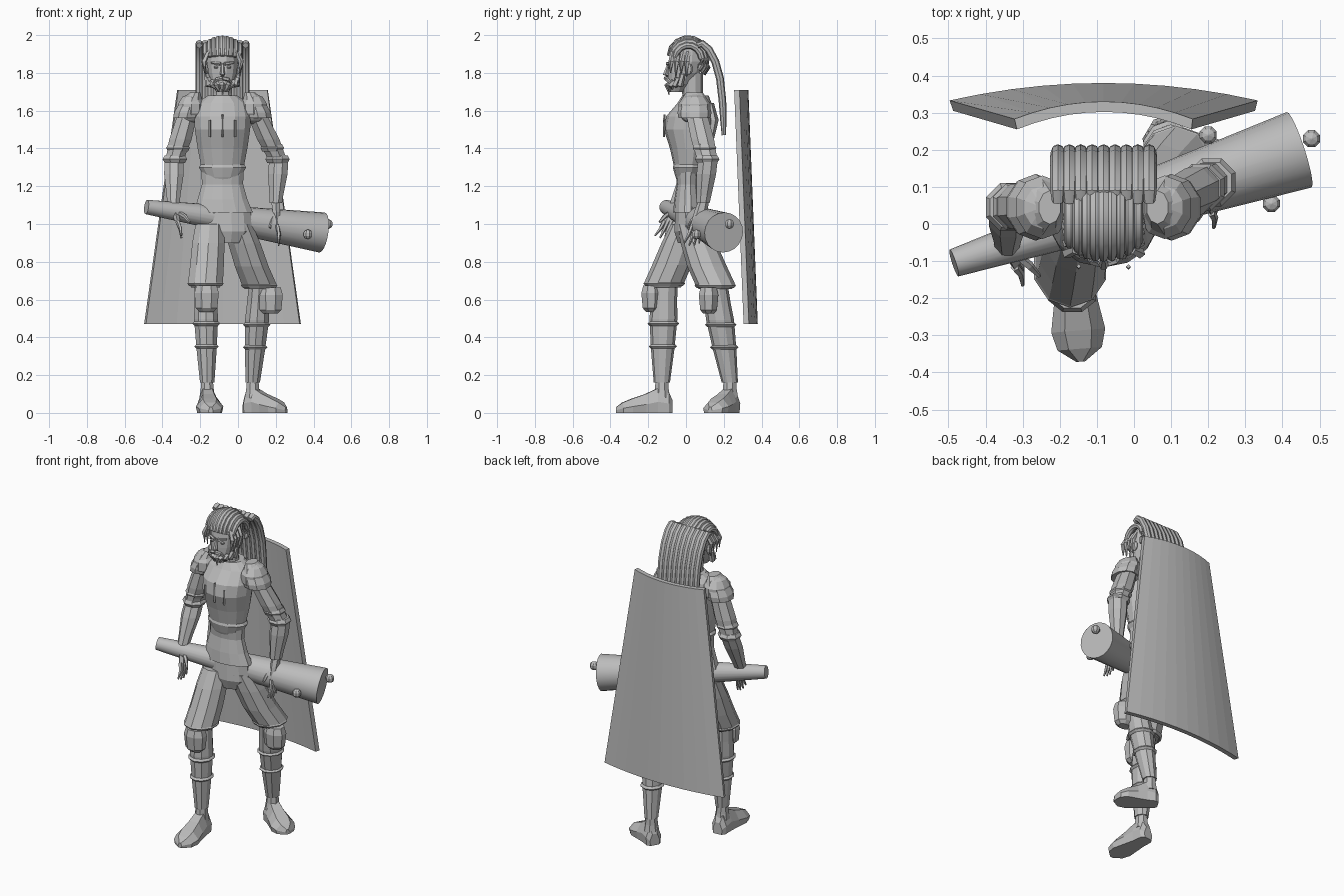
import bpy, bmesh
from math import sin, cos, pi, radians, sqrt
from mathutils import Vector

if "Cube" in bpy.data.objects:
    bpy.data.objects.remove(bpy.data.objects["Cube"])

grey = bpy.data.materials.new("plain_grey")
grey.use_nodes = True
grey.diffuse_color = (0.5, 0.5, 0.5, 1)
grey.node_tree.nodes["Principled BSDF"].inputs["Base Color"].default_value = (0.5, 0.5, 0.5, 1)
MID = -0.082  # centre line of the body


def loft(name, rings, smooth=False):
    """Skin a list of closed point rings and cap both ends."""
    bm = bmesh.new()
    vs = [[bm.verts.new(p) for p in r] for r in rings]
    n = len(vs[0])
    for a, b in zip(vs, vs[1:]):
        for i in range(n):
            bm.faces.new((a[i], a[(i + 1) % n], b[(i + 1) % n], b[i]))
    bm.faces.new(vs[0][::-1])
    bm.faces.new(vs[-1])
    bmesh.ops.recalc_face_normals(bm, faces=bm.faces)
    me = bpy.data.meshes.new(name)
    bm.to_mesh(me)
    bm.free()
    me.materials.append(grey)
    ob = bpy.data.objects.new(name, me)
    bpy.context.collection.objects.link(ob)
    if smooth:
        bpy.ops.object.select_all(action="DESELECT")
        ob.select_set(True)
        bpy.context.view_layer.objects.active = ob
        bpy.ops.object.shade_smooth_by_angle(angle=radians(40))
    return ob


def stack(name, rows, n=10, smooth=False):
    """Horizontal oval rings: x, y, z, x radius, y radius."""
    return loft(name, [[(x + a * cos(2 * pi * (i + .5) / n), y + b * sin(2 * pi * (i + .5) / n), z)
                        for i in range(n)] for x, y, z, a, b in rows], smooth)


def tube(name, pts, radii, n=8, smooth=True):
    """Round tube through points, square to the path."""
    pts = [Vector(p) for p in pts]
    rings = []
    for i, p in enumerate(pts):
        d = pts[min(i + 1, len(pts) - 1)] - pts[max(i - 1, 0)]
        q = d.to_track_quat("Z", "Y")
        rings.append([p + q @ Vector((radii[i] * cos(2 * pi * k / n), radii[i] * sin(2 * pi * k / n), 0))
                      for k in range(n)])
    return loft(name, rings, smooth)


def ball(name, c, r, n=8):
    rows = [(c[0], c[1], c[2] + r[2] * sin(t), r[0] * cos(t), r[1] * cos(t))
            for t in [radians(a) for a in (-85, -50, -18, 18, 50, 85)]]
    return stack(name, rows, n)


def band(name, x, y, z, a, b, h=0.014, n=10):
    """Raised armour rim."""
    stack(name, [(x, y, z - h, a, b), (x, y, z, a + .012, b + .012), (x, y, z + h, a, b)], n)


# Cloak: a curved trapezoid sheet that widens to the hem
def cloak_ring(z, half, back):
    us = [i / 5 - 1 for i in range(11)]
    arc = [(MID + u * half, back - 0.047 * u * u, z) for u in us]
    return arc + [(x * .98, y - 0.028, z) for x, y, z in arc[::-1]]


loft("cloak", [cloak_ring(0.47, 0.415, 0.38), cloak_ring(1.71, 0.24, 0.33)])

# Tapered club with studs
tube("club", [(-0.485, -0.105, 1.09), (0.445, 0.2, 0.955)], [0.038, 0.107], 20)
for k, c in enumerate([(0.478, 0.23, 1.0), (0.37, 0.055, 0.945), (0.2, 0.24, 0.99)]):
    ball("club_stud_%d" % k, c, (0.026, 0.026, 0.026))

# Torso: breastplate, tunic, hips
stack("breastplate", [(MID, 0.01, 1.25, .06, .058), (MID, .015, 1.3, .115, .078), (MID, .02, 1.4, .135, .105),
                      (MID, .015, 1.5, .15, .132), (MID, .025, 1.57, .155, .13), (MID, .045, 1.64, .14, .09),
                      (MID, .05, 1.68, .08, .07)], 14)
stack("breastplate_rim", [(MID, .01, 1.235, .085, .06), (MID, .012, 1.25, .1, .068),
                          (MID, .015, 1.3, .128, .085), (MID, .015, 1.315, .118, .08)], 14)
stack("tunic", [(MID + .005, .01, 1.06, .16, .078), (MID, .01, 1.13, .135, .072), (MID, .01, 1.21, .112, .058),
                (MID, .012, 1.31, .115, .07)], 14)
stack("hips", [(-.06, .02, .9, .085, .065), (-.07, .02, .96, .15, .085), (-.075, .015, 1.09, .145, .072)], 12)
for k in (-1, 0, 1):
    x = MID + k * .067
    tube("chest_bar_%d" % (k + 1), [(x, -.117, 1.46), (x, -.114, 1.58 - .03 * abs(k))], [.006, .006], 4, False)
stack("back_plate", [(MID, .13, 1.45, .09, .02), (MID, .145, 1.55, .1, .03), (MID, .125, 1.64, .08, .025)], 8)

# Neck and head
stack("neck", [(MID, .045, 1.62, .07, .06), (MID, .035, 1.69, .052, .055), (MID, .03, 1.8, .055, .06)])
stack("head", [(MID, -.05, 1.70, .035, .035), (MID, -.035, 1.74, .06, .062), (MID, -.01, 1.8, .078, .088),
               (MID, .005, 1.86, .085, .1), (MID, .01, 1.92, .08, .095), (MID, .01, 1.97, .045, .055)], 12)
tube("nose", [(MID, -.092, 1.85), (MID, -.11, 1.79), (MID, -.095, 1.78)], [.007, .014, .01], 6, False)
for s in (-1, 1):
    tube("brow", [(MID + s * .012, -.098, 1.848), (MID + s * .06, -.078, 1.855)], [.01, .006], 5, False)
    ball("eye", (MID + s * .034, -.086, 1.83), (.014, .009, .008), 6)
    tube("moustache", [(MID, -.108, 1.772), (MID + s * .03, -.1, 1.765), (MID + s * .055, -.07, 1.735)],
         [.011, .011, .004], 5, False)
    ball("ear", (MID + s * .088, .015, 1.82), (.012, .022, .03), 6)
    for k in range(4):
        y = -.07 + k * .028
        tube("side_curl", [(MID + s * .075, y, 1.91), (MID + s * .098, y - .008, 1.86),
                           (MID + s * .092, y - .012, 1.80 - .02 * (k % 2))], [.012, .015, .004], 5, False)
for k in range(9):
    a = radians(-84 + 21 * k)
    tip = 1.685 + .045 * abs(sin(a))
    tube("beard_lock", [(MID + .083 * sin(a), -.012 - .072 * cos(a), 1.8 - .055 * cos(a)),
                        (MID + .078 * sin(a), -.02 - .078 * cos(a), 1.735),
                        (MID + .05 * sin(a), -.025 - .065 * cos(a), tip)], [.014, .018, .005], 5, False)

# Ridged hair: locks over the crown and a wide fan hanging behind
for k in range(9):
    u = k / 4 - 1
    s = sqrt(1 - (.72 * u) ** 2)
    arc = [radians(12 + 23 * j) for j in range(10)]
    tube("crown_lock_%d" % k, [(MID + .088 * u, .012 - .105 * s * cos(a), 1.865 + .117 * s * sin(a)) for a in arc],
         [.012] + [.018] * 8 + [.01])
    x = MID + .123 * u
    path = [(.06, 1.945), (.085, 1.955), (.12, 1.925), (.155, 1.86), (.18, 1.77), (.193, 1.65), (.198, 1.55), (.2, 1.47)]
    tube("back_lock_%d" % k, [(x, y, z) for y, z in path], [.016, .02, .021, .021, .021, .02, .017, .011])

# Shoulder guards, two overlapping plates each
for s in (-1, 1):
    x = MID + s * .165
    ball("shoulder_guard", (x, .045, 1.61), (.078, .09, .082), 10)
    stack("shoulder_flap", [(x + s * .025, .045, 1.56, .075, .085), (x + s * .018, .045, 1.59, .077, .09),
                            (x, .045, 1.65, .06, .075), (x - s * .02, .045, 1.695, .03, .045)], 10)


# Arms: sleeve, elbow cuffs, bracer and open hand
def arm(side, shoulder, elbow, wrist, tips, thumb):
    sh, el, wr, tp = [Vector(p) for p in (shoulder, elbow, wrist, tips)]
    mid = sh.lerp(el, .55)
    stack(side + "_sleeve", [(*sh, .055, .06), (*mid, .064, .066), (*sh.lerp(el, .85), .055, .06), (*el, .056, .058)], 8)
    for f, r in ((.72, .056), (.95, .058)):
        p = sh.lerp(el, f)
        band(side + "_elbow_cuff", *p, r, r, .02, 8)
    stack(side + "_bracer", [(*el, .055, .056), (*el.lerp(wr, .3), .056, .056), (*el.lerp(wr, .8), .04, .043),
                             (*wr, .036, .038)], 8)
    palm = wr.lerp(tp, .5)
    stack(side + "_palm", [(*wr, .026, .03), (*wr.lerp(tp, .2), .022, .035), (*palm, .017, .036)], 6)
    for k in range(4):
        off = Vector((0, (k - 1.5) * .019, 0))
        end = tp + off * 1.4 + Vector((0, 0, .012 * abs(k - 1.5)))
        tube(side + "_finger", [palm + off, palm.lerp(end, .5) + off * .3 + Vector((.006, 0, 0)), end],
             [.012, .01, .005], 5, False)
    tube(side + "_thumb", [wr.lerp(tp, .2), wr.lerp(Vector(thumb), .7), thumb], [.014, .012, .006], 5, False)


arm("left", (.095, .055, 1.59), (.215, .115, 1.33), (.2, .09, 1.11), (.215, .03, .88), (.17, .01, .98))
arm("right", (-.265, .05, 1.59), (-.338, .045, 1.33), (-.342, -.05, 1.11), (-.3, -.125, .92), (-.255, -.14, 1.01))


# Legs: breeches, knee guard, greave with rims, shoe
def leg(side, hip, knee, ankle, aim, foot_len):
    hp, kn, an, d = [Vector(p) for p in (hip, knee, ankle, aim)]
    d.normalize()
    stack(side + "_breeches", [(*kn, .08, .088), (*(kn + Vector((0, 0, .025))), .097, .106),
                               (*kn.lerp(hp, .35), .094, .105), (*kn.lerp(hp, .7), .09, .095),
                               (*hp, .078, .08)], 10)
    band(side + "_breeches_hem", kn.x, kn.y, kn.z + .02, .09, .098)
    calf = kn.lerp(an, .33)
    stack(side + "_greave", [(*an, .04, .043), (*kn.lerp(an, .65), .056, .062), (*calf, .067, .074),
                             (*kn.lerp(an, .15), .062, .07), (*kn, .06, .07)], 10)
    for f, r in ((.38, .065), (.62, .056)):
        p = kn.lerp(an, f)
        band(side + "_greave_rim", *p, r, r + .007, .012)
    c = kn + d * .07
    stack(side + "_knee_guard", [(c.x, c.y, kn.z - .13, .04, .03), (c.x, c.y, kn.z - .11, .062, .048),
                                 (c.x, c.y, kn.z - .03, .07, .056), (c.x, c.y, kn.z + .01, .058, .045)], 8)
    stack(side + "_ankle", [(an.x, an.y, .08, .045, .048), (an.x, an.y, .12, .038, .04), (*an, .034, .037)], 8)
    side_v = Vector((-d.y, d.x, 0))
    rings = []
    for t, w, h in ((-.19, .03, .07), (-.12, .047, .11), (.08, .05, .13), (.3, .06, .1), (.55, .073, .075),
                    (.72, .06, .055), (.84, .012, .03)):
        p = Vector((an.x, an.y, 0)) + d * (t * foot_len)
        rings.append([p + side_v * (w * a) + Vector((0, 0, h * b))
                      for a, b in ((-.9, 0), (-1, .45), (-.5, 1), (.5, 1), (1, .45), (.9, 0))])
    loft(side + "_shoe", rings)


leg("right", (-.15, 0, 1.0), (-.172, -.115, .665), (-.163, -.128, .16), (.08, -1, 0), .29)
leg("left", (.0, .03, 1.0), (.112, .155, .655), (.078, .232, .16), (.85, -.5, 0), .245)
